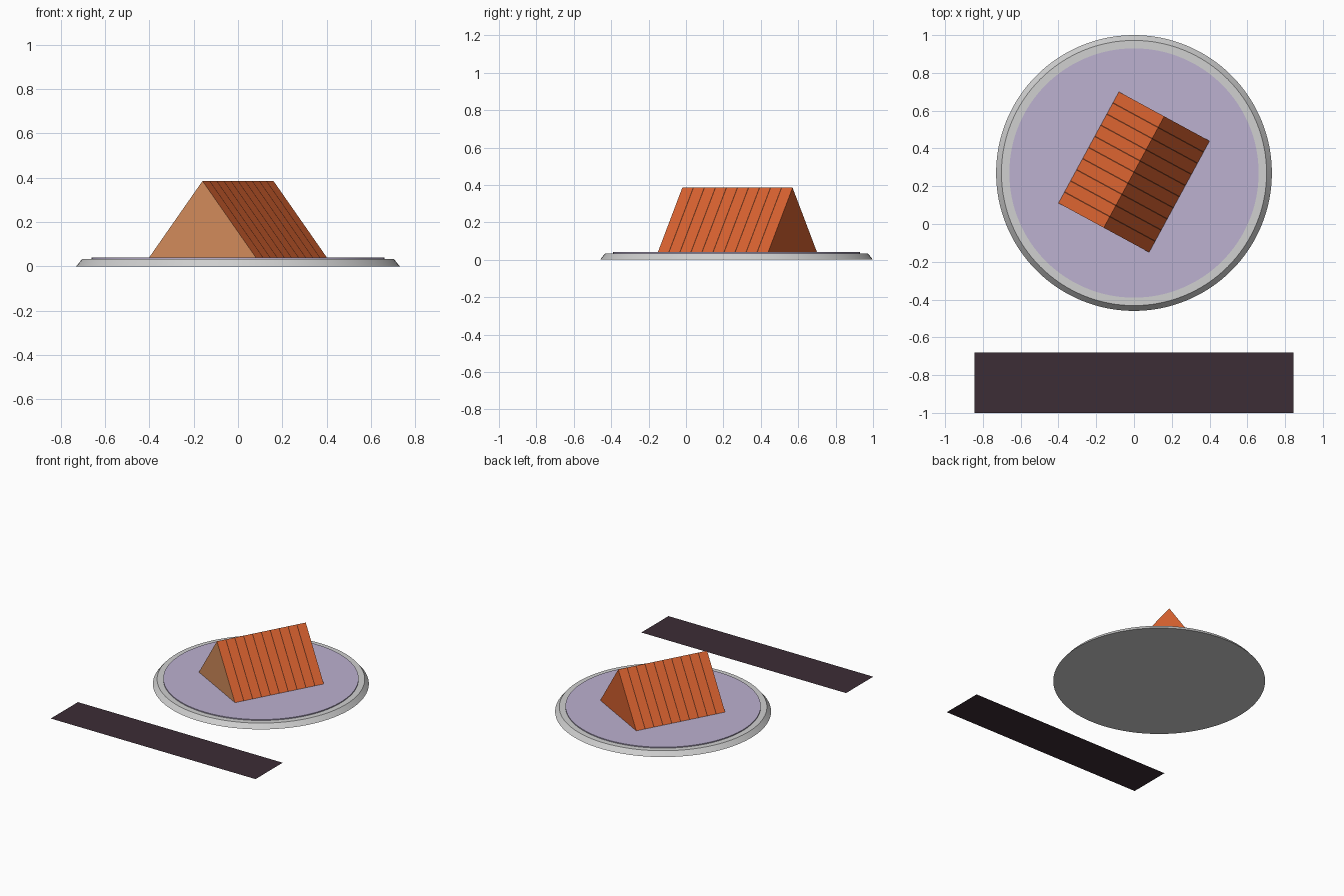
import bpy, bmesh, math
from mathutils import Matrix

if "Cube" in bpy.data.objects:
    bpy.data.objects.remove(bpy.data.objects["Cube"])


def material(name, rgb):
    """Flat material from 0-255 sRGB values."""
    lin = [((c / 255 + 0.055) / 1.055) ** 2.4 for c in rgb]
    m = bpy.data.materials.new(name)
    m.diffuse_color = (*lin, 1)
    m.use_nodes = True
    m.node_tree.nodes["Principled BSDF"].inputs["Base Color"].default_value = m.diffuse_color
    return m


grey = material("light grey", (208, 208, 208))
lavender = material("lavender", (188, 177, 208))
orange = material("orange", (216, 98, 48))
brown = material("dark brown", (105, 48, 24))
tan = material("tan", (214, 142, 93))
dark = material("dark plum", (60, 45, 54))


def add_object(name, bm, mats):
    bmesh.ops.recalc_face_normals(bm, faces=bm.faces)
    mesh = bpy.data.meshes.new(name)
    bm.to_mesh(mesh)
    bm.free()
    for m in mats:
        mesh.materials.append(m)
    ob = bpy.data.objects.new(name, mesh)
    bpy.context.collection.objects.link(ob)
    return ob


def disc(name, r_low, r_high, z_low, z_high, mat):
    """Round slab with sloping sides, smooth around the rim."""
    bm = bmesh.new()
    bmesh.ops.create_cone(bm, cap_ends=True, segments=128,
                          radius1=r_low, radius2=r_high, depth=z_high - z_low,
                          matrix=Matrix.Translation((0, 0.27, (z_low + z_high) / 2)))
    ob = add_object(name, bm, [mat])
    bpy.ops.object.select_all(action='DESELECT')
    ob.select_set(True)
    bpy.context.view_layer.objects.active = ob
    bpy.ops.object.shade_smooth_by_angle(angle=math.radians(30))


# Round base and its coloured top
disc("base_plate", 0.73, 0.702, 0.0, 0.034, grey)
disc("base_inlay", 0.66, 0.66, 0.03, 0.041, lavender)

# Triangular wedge: panels along the length separated by thin dark seams
LENGTH, WIDTH, HEIGHT = 0.671, 0.546, 0.344
PANELS, SEAM = 10, 0.007
cuts = [-LENGTH / 2]
for i in range(1, PANELS):
    p = -LENGTH / 2 + LENGTH * i / PANELS
    cuts += [p - SEAM / 2, p + SEAM / 2]
cuts.append(LENGTH / 2)

bm = bmesh.new()
rings = [[bm.verts.new(co) for co in ((t, -WIDTH / 2, 0), (t, WIDTH / 2, 0), (t, 0, HEIGHT))]
         for t in cuts]
for i, (a, b) in enumerate(zip(rings, rings[1:])):
    for j in range(3):
        k = (j + 1) % 3
        f = bm.faces.new((a[j], a[k], b[k], b[j]))
        f.material_index = 1 if i % 2 and j else 0   # seams on the two slopes
bm.faces.new(rings[0]).material_index = 2            # front end
bm.faces.new(rings[-1]).material_index = 0           # back end
wedge = add_object("striped_wedge", bm, [orange, brown, tan])
wedge.location = (0, 0.275, 0.041)
wedge.rotation_euler.z = math.radians(61.5)

# Flat label panel in front of the base
bm = bmesh.new()
bmesh.ops.create_grid(bm, x_segments=1, y_segments=1, size=0.5,
                      matrix=Matrix.Translation((0, -0.84, 0)) @ Matrix.Diagonal((1.69, 0.32, 1, 1)))
add_object("label_panel", bm, [dark])
